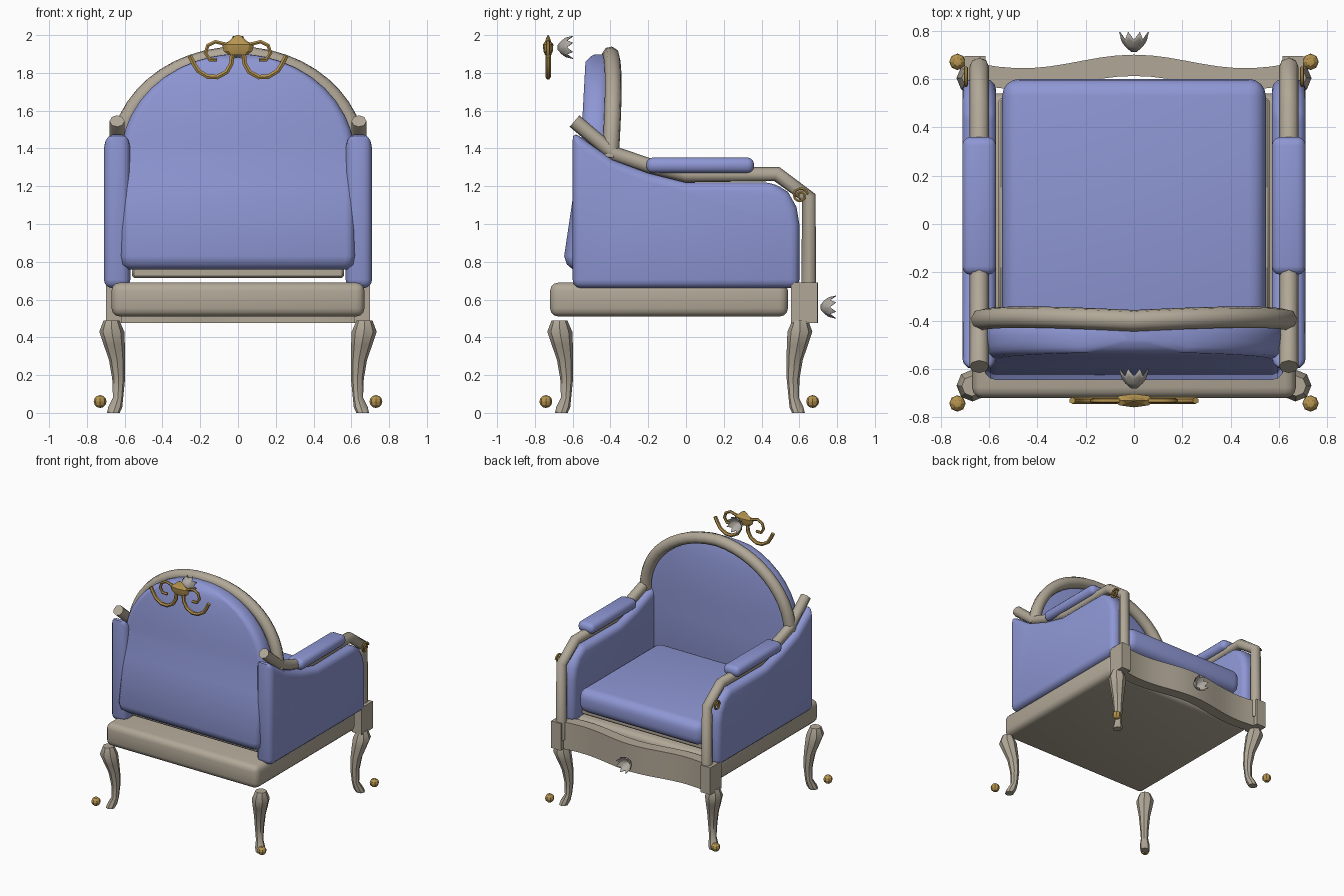
import bpy, bmesh, math
from mathutils import Vector

if "Cube" in bpy.data.objects:
    bpy.data.objects.remove(bpy.data.objects["Cube"])


def material(name, rgb):
    m = bpy.data.materials.new(name)
    m.diffuse_color = (*rgb, 1)
    m.use_nodes = True
    m.node_tree.nodes["Principled BSDF"].inputs["Base Color"].default_value = m.diffuse_color
    return m


BLUE = material("blue_fabric", (0.27, 0.31, 0.66))
WOOD = material("pale_wood", (0.44, 0.39, 0.31))
GOLD = material("gold", (0.47, 0.30, 0.08))
GREY = material("grey_leaf", (0.42, 0.39, 0.35))


def activate(o):
    bpy.ops.object.select_all(action='DESELECT')
    o.select_set(True)
    bpy.context.view_layer.objects.active = o


def finish(bm, name, mat, bevel=0, segments=3, angle=40):
    bmesh.ops.recalc_face_normals(bm, faces=bm.faces)
    me = bpy.data.meshes.new(name)
    bm.to_mesh(me)
    bm.free()
    o = bpy.data.objects.new(name, me)
    bpy.context.collection.objects.link(o)
    me.materials.append(mat)
    activate(o)
    if bevel:
        b = o.modifiers.new("bevel", 'BEVEL')
        b.width, b.segments, b.limit_method = bevel, segments, 'ANGLE'
        bpy.ops.object.modifier_apply(modifier="bevel")
    bpy.ops.object.shade_smooth_by_angle(angle=math.radians(angle))
    return o


def box(name, mat, x, y, z, bevel=0, segments=3):
    bm = bmesh.new()
    bmesh.ops.create_cube(bm, size=1)
    for v in bm.verts:
        v.co = [r[0] + (c + 0.5) * (r[1] - r[0]) for c, r in zip(v.co, (x, y, z))]
    return finish(bm, name, mat, bevel, segments)


def loft(name, mat, rings, caps=True, angle=40):
    bm = bmesh.new()
    vs = [[bm.verts.new(p) for p in r] for r in rings]
    n = len(vs[0])
    for a, b in zip(vs, vs[1:]):
        for i in range(n):
            bm.faces.new((a[i], a[(i + 1) % n], b[(i + 1) % n], b[i]))
    if caps:
        bm.faces.new(vs[0])
        bm.faces.new(vs[-1])
    return finish(bm, name, mat, angle=angle)


def extrude(name, mat, points, vec, bevel=0, segments=3):
    bm = bmesh.new()
    f = bm.faces.new([bm.verts.new(p) for p in points])
    new = bmesh.ops.extrude_face_region(bm, geom=[f])['geom']
    bmesh.ops.translate(bm, vec=vec, verts=[v for v in new if isinstance(v, bmesh.types.BMVert)])
    return finish(bm, name, mat, bevel, segments)


def tube(name, mat, points, r, res=2):
    cu = bpy.data.curves.new(name, 'CURVE')
    cu.dimensions = '3D'
    cu.bevel_depth, cu.bevel_resolution, cu.use_fill_caps = r, res, True
    sp = cu.splines.new('POLY')
    sp.points.add(len(points) - 1)
    for p, q in zip(sp.points, points):
        p.co = (*q, 1)
    o = bpy.data.objects.new(name, cu)
    bpy.context.collection.objects.link(o)
    cu.materials.append(mat)
    activate(o)
    bpy.ops.object.convert(target='MESH')
    bpy.ops.object.shade_smooth_by_angle(angle=math.radians(50))


def ring(cx, cy, z, r, n=8):
    return [(cx + r * math.cos(2 * math.pi * i / n), cy + r * math.sin(2 * math.pi * i / n), z) for i in range(n)]


# seat frame, board and cushion
box("seat_frame", WOOD, (-0.67, 0.67), (-0.72, 0.54), (0.51, 0.69), 0.045)
box("seat_board", WOOD, (-0.56, 0.56), (-0.55, 0.52), (0.715, 0.77), 0.01, 1)
box("seat_cushion", BLUE, (-0.545, 0.545), (-0.42, 0.60), (0.76, 0.95), 0.07, 4)

# serpentine front rail
xs = [-0.70 + 0.07 * i for i in range(21)]
wave = lambda x: 0.672 + 0.028 * math.cos(math.pi * x / 0.46)
plan = [(x, wave(x), 0.475) for x in xs] + [(x, wave(x) - 0.088, 0.475) for x in reversed(xs)]
extrude("front_rail", WOOD, plan, (0, 0, 0.215))

# rounded back panel, lofted upward through rounded rectangles
def back_section(w, y0, y1, z):
    r = min(0.05, w * 0.5, (y1 - y0) * 0.45)
    pts = []
    for sx, sy, a0 in ((1, 1, 0), (-1, 1, 90), (-1, -1, 180), (1, -1, 270)):
        cx, cy = sx * (w - r), (y1 - r if sy > 0 else y0 + r)
        for k in range(4):
            a = math.radians(a0 + 30 * k)
            pts.append((cx + r * math.cos(a), cy + r * math.sin(a), z))
    return pts


rows = [(0.59, -0.60, -0.45, 0.76), (0.615, -0.63, -0.42, 0.785), (0.62, -0.645, -0.41, 0.83),
        (0.62, -0.59, -0.41, 1.2), (0.62, -0.562, -0.41, 1.35)]
for deg in (8, 16, 24, 33, 42, 51, 60, 68, 76, 82, 86):
    a = math.radians(deg)
    rows.append((0.62 * math.cos(a), -0.56 + 0.03 * math.sin(a) + 0.05 * max(0, (deg - 68) / 18),
                 -0.41, 1.35 + 0.55 * math.sin(a)))
loft("back_cushion", BLUE, [back_section(*r) for r in rows])

# arched back frame
arch = []
for i in range(25):
    a = math.pi * i / 24
    arch.append((0.635 * math.cos(a), -0.40 + 0.015 * math.sin(2 * min(a, math.pi - a)), 1.35 + 0.545 * math.sin(a)))
tube("back_arch", WOOD, arch, 0.045)

side_profile = [(-0.60, 0.66), (0.60, 0.66), (0.60, 1.0), (0.585, 1.09), (0.54, 1.17), (0.46, 1.22),
                (0.0, 1.22), (-0.2, 1.27), (-0.39, 1.34), (-0.60, 1.49)]
arm_path = [(-0.59, 1.545), (-0.39, 1.375), (-0.2, 1.31), (0.0, 1.26), (0.48, 1.265), (0.65, 1.14), (0.65, 0.55)]
leg_rings = [(0.49, 0.67, 0.042), (0.43, 0.668, 0.066), (0.36, 0.655, 0.056), (0.28, 0.64, 0.043),
             (0.18, 0.632, 0.034), (0.08, 0.635, 0.027), (0.03, 0.65, 0.037), (0.0, 0.66, 0.034)]
crest_outer = [(0.03, 1.91), (0.035, 1.85), (0.06, 1.805), (0.11, 1.778), (0.16, 1.78), (0.21, 1.81), (0.235, 1.85), (0.255, 1.89)]
crest_inner = [(0.06, 1.95), (0.12, 1.965), (0.16, 1.945), (0.172, 1.905), (0.15, 1.87), (0.11, 1.87)]

for s, side in ((-1, "left"), (1, "right")):
    # side panels, arm frame, arm pads and corner blocks
    extrude(side + "_side_panel", BLUE, [(s * 0.57, y, z) for y, z in side_profile], (s * 0.14, 0, 0), 0.045, 3)
    tube(side + "_arm_frame", WOOD, [(s * 0.64, y, z) for y, z in arm_path], 0.04)
    box(side + "_arm_pad", BLUE, sorted((s * 0.57, s * 0.71)), (-0.21, 0.36), (1.27, 1.352), 0.035)
    box(side + "_corner_block", WOOD, sorted((s * 0.615, s * 0.70)), (0.555, 0.695), (0.475, 0.69))

    # cabriole legs with ball feet
    for f, shift, end in ((-1, 0, "back"), (1, 0.065, "front")):
        loft(f"{end}_{side}_leg", WOOD, [ring(s * c, f * (c - shift), z, r) for z, c, r in leg_rings])
        bm = bmesh.new()
        bmesh.ops.create_uvsphere(bm, u_segments=8, v_segments=6, radius=0.034)
        bmesh.ops.translate(bm, vec=(s * 0.73, f * (0.742 - shift * 1.1), 0.06), verts=bm.verts)
        finish(bm, f"{end}_{side}_ball", GOLD, angle=20)

    # spiral ornament on each arm
    spiral = []
    for i in range(21):
        a, r = 0.2 + i * 0.5, 0.042 - 0.0016 * i
        spiral.append((s * 0.695, 0.605 + r * math.cos(a), 1.15 + r * math.sin(a)))
    tube(side + "_arm_scroll", GOLD, spiral, 0.008, 1)

    # crest scrolls
    for nm, path, r in (("outer", crest_outer, 0.014), ("inner", crest_inner, 0.011)):
        tube(f"{side}_{nm}_crest_scroll", GOLD, [(s * x, -0.73, z) for x, z in path], r, 1)

# crest body
body = []
for z, r in ((1.895, 0.05), (1.915, 0.075), (1.95, 0.085), (1.965, 0.05), (1.985, 0.03), (2.0, 0.008)):
    body.append([(x, -0.73 + y * 0.33, z) for x, y, _ in ring(0, 0, z, r)])
loft("crest_body", GOLD, body, angle=20)

# petalled leaf cups opening forward
for name, y0, zc in (("crest_leaf", -0.68, 1.935), ("rail_leaf", 0.712, 0.56)):
    rings = []
    for d, r, jag in ((0, 0.012, 0), (0.02, 0.035, 0), (0.045, 0.052, 0.006), (0.065, 0.060, 0.016)):
        row = []
        for i in range(16):
            a = 2 * math.pi * i / 16
            k = jag if i % 2 else -jag
            row.append(((r + k * 0.4) * math.cos(a), y0 + d + k, zc + (r + k * 0.4) * math.sin(a)))
        rings.append(row)
    cup = loft(name, GREY, rings, caps=False, angle=20)
    t = cup.modifiers.new("thickness", 'SOLIDIFY')
    t.thickness = 0.004
